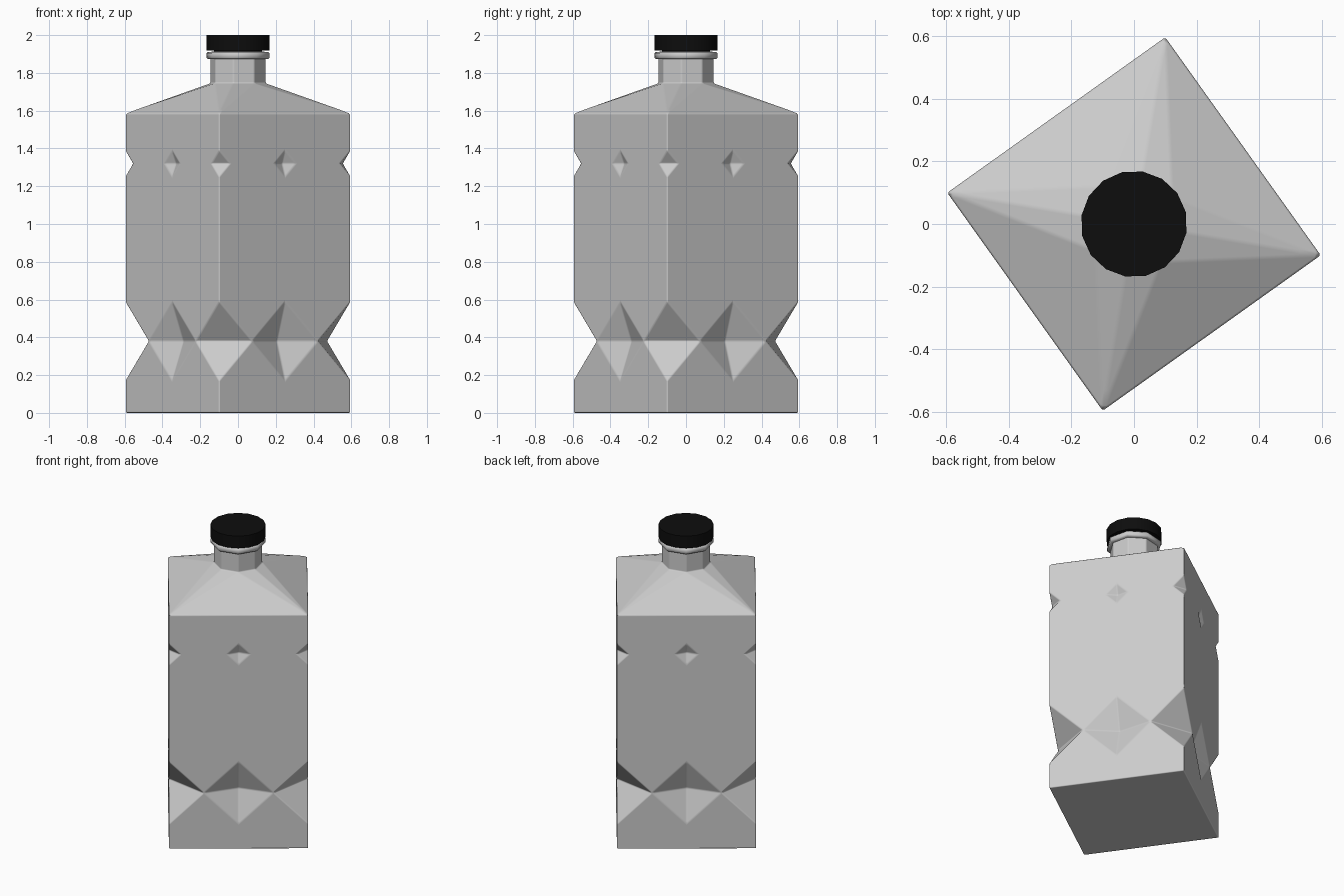
import bpy, bmesh, math
from mathutils import Vector

if "Cube" in bpy.data.objects:
    bpy.data.objects.remove(bpy.data.objects["Cube"])

H = 0.428                      # half width of the square body
TURN = math.radians(-9.5)      # a body corner sits at this angle


def finish(bm, name, bevel=0.0, mat=None):
    bmesh.ops.remove_doubles(bm, verts=bm.verts, dist=1e-4)
    bmesh.ops.recalc_face_normals(bm, faces=bm.faces)
    me = bpy.data.meshes.new(name)
    bm.to_mesh(me)
    bm.free()
    ob = bpy.data.objects.new(name, me)
    bpy.context.collection.objects.link(ob)
    if mat:
        me.materials.append(mat)
    bpy.context.view_layer.objects.active = ob
    bpy.ops.object.select_all(action='DESELECT')
    ob.select_set(True)
    if bevel:
        for p in me.polygons:
            p.use_smooth = True
        m = ob.modifiers.new("soft_edges", 'BEVEL')
        m.width, m.segments, m.limit_method = bevel, 2, 'ANGLE'
        m.angle_limit = math.radians(13)
        m.harden_normals = True
    else:
        bpy.ops.object.shade_smooth_by_angle(angle=math.radians(46))
    return ob


def lathe(name, sides, profile, cap=True, mat=None):
    bm = bmesh.new()
    rings = [[bm.verts.new((r * math.cos(TURN + math.tau * i / sides),
                            r * math.sin(TURN + math.tau * i / sides), z))
              for i in range(sides)] for r, z in profile]
    for a, b in zip(rings, rings[1:]):
        for i in range(sides):
            j = (i + 1) % sides
            bm.faces.new((a[i], a[j], b[j], b[i]))
    if cap:
        bm.faces.new(rings[0])
        bm.faces.new(rings[-1])
    return finish(bm, name, mat=mat)


# Bottle body: four identical walls with diamond dents
bm = bmesh.new()
BOT, TOP, NECK_Z, NECK_R = 0.0, 1.585, 1.745, 0.149
# each dent band: low z, middle z, high z, half width, depth
LOW = (0.17, 0.38, 0.59, 0.5, 0.075)
HIGH = (1.25, 1.32, 1.39, 0.165, 0.028)

for k in range(4):
    ang = TURN + math.radians(45) + k * math.pi / 2
    n = Vector((math.cos(ang), math.sin(ang), 0))
    t = Vector((-n.y, n.x, 0))

    def P(u, z, d=0.0):
        return n * (H - d) + t * (u * H) + Vector((0, 0, z))

    def Q(u, z):               # same point on the next wall
        p = P(u, z)
        return Vector((-p.y, p.x, p.z))

    def face(*pts):
        bm.faces.new([bm.verts.new(p) for p in pts])

    def edge_row(band, zi):
        lo, mid, hi, w, _ = band
        z = (lo, hi)[zi]
        row = [(-1, z), (-1 + w, mid), (-w, mid), (0, z), (w, mid), (1 - w, mid), (1, z)]
        if w == 0.5:           # neighbouring dents touch
            row = [row[0], row[1], row[3], row[4], row[6]]
        return [P(*q) for q in row]

    # flat wall panels
    face(P(-1, BOT), P(1, BOT), *reversed(edge_row(LOW, 0)))
    face(*edge_row(LOW, 1), *reversed(edge_row(HIGH, 0)))
    face(*edge_row(HIGH, 1), P(1, TOP), P(-1, TOP))
    # dents in the wall centre and flats across the corner
    for lo, mid, hi, w, d in (LOW, HIGH):
        c = P(0, mid, d)
        ring = [P(0, lo), P(w, mid), P(0, hi), P(-w, mid)]
        for i in range(4):
            face(ring[i], ring[(i + 1) % 4], c)
        for z in (lo, hi):
            face(P(1, z), P(1 - w, mid), Q(-1 + w, mid))
    # shoulder up to the eight-sided neck
    up = Vector((0, 0, NECK_Z))
    nm = n * NECK_R + up
    nl = (n - t).normalized() * NECK_R + up
    nr = (n + t).normalized() * NECK_R + up
    a, b = P(-1, TOP), P(1, TOP)
    face(a, b, nm)
    face(a, nm, nl)
    face(b, nr, nm)
    # neck wall
    rise = Vector((0, 0, 0.135))
    face(nl, nm, nm + rise, nl + rise)
    face(nm, nr, nr + rise, nm + rise)
    # base quarter
    face(P(-1, BOT), P(1, BOT), Vector((0, 0, BOT)))
finish(bm, "bottle_body", bevel=0.007)

# Collar below the cap
lathe("neck_collar", 8, [(0.145, 1.873), (0.163, 1.874), (0.170, 1.881),
                         (0.170, 1.904), (0.163, 1.911), (0.12, 1.913)])

# Black screw cap
black = bpy.data.materials.new("cap_black")
black.diffuse_color = (0.004, 0.004, 0.004, 1)
black.use_nodes = True
black.node_tree.nodes["Principled BSDF"].inputs["Base Color"].default_value = black.diffuse_color
lathe("cap_skirt", 16, [(0.13, 1.905), (0.13, 1.93)], mat=black)
lathe("cap", 16, [(0.170, 1.918), (0.170, 2.0)], mat=black)
